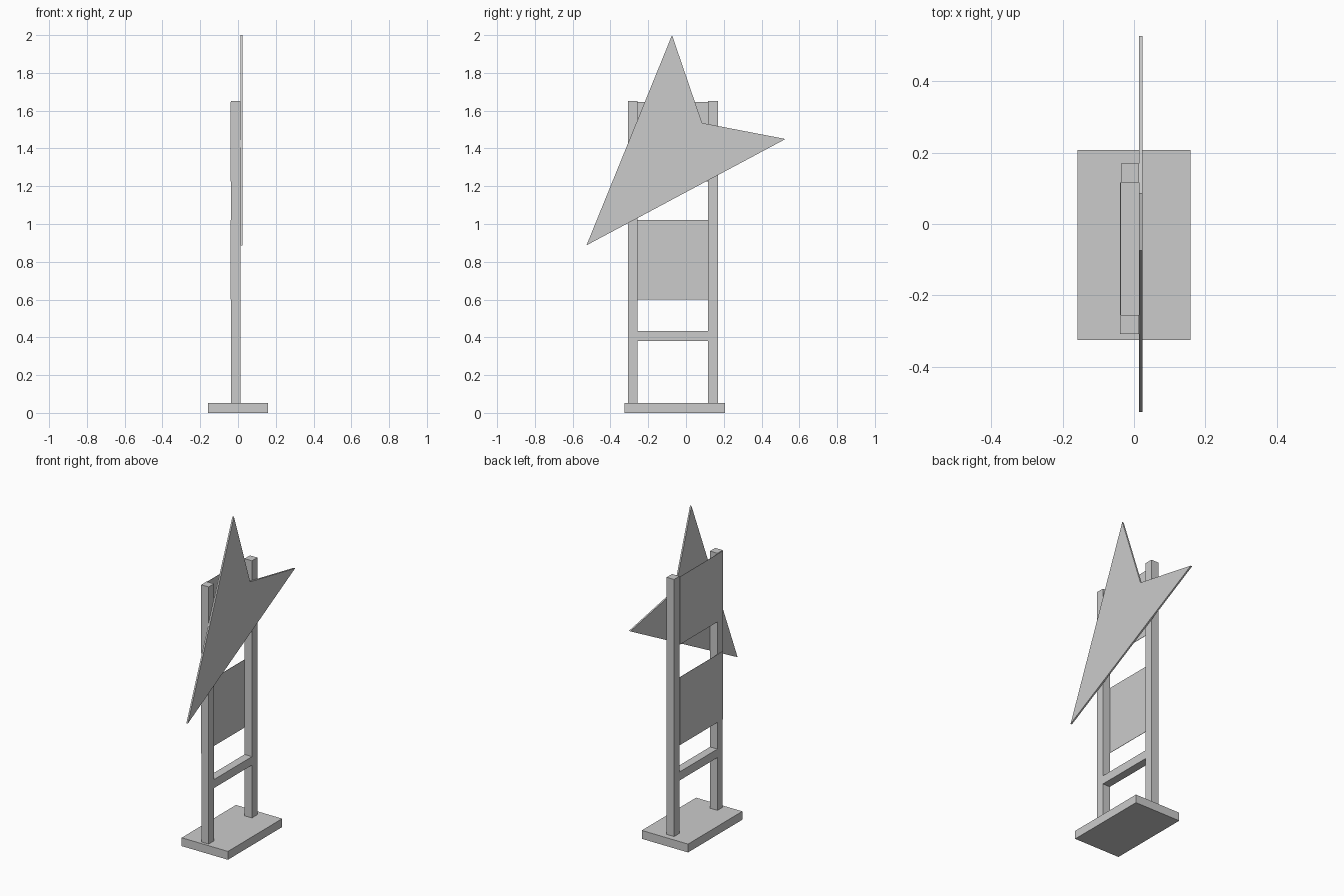
import bpy
import bmesh

if "Cube" in bpy.data.objects:
    bpy.data.objects.remove(bpy.data.objects["Cube"])


def make_box(name, x, y, z):
    """Box spanning the given (min, max) ranges."""
    bm = bmesh.new()
    bmesh.ops.create_cube(bm, size=1)
    for v in bm.verts:
        v.co = [r[0] if c < 0 else r[1] for c, r in zip(v.co, (x, y, z))]
    mesh = bpy.data.meshes.new(name)
    bm.to_mesh(mesh)
    bm.free()
    obj = bpy.data.objects.new(name, mesh)
    bpy.context.collection.objects.link(obj)


def make_plate(name, outline, x0, x1):
    """Flat plate: a (y, z) outline extruded along x."""
    bm = bmesh.new()
    face = bm.faces.new([bm.verts.new((x0, y, z)) for y, z in outline])
    side = bmesh.ops.extrude_face_region(bm, geom=[face])
    verts = [g for g in side["geom"] if isinstance(g, bmesh.types.BMVert)]
    bmesh.ops.translate(bm, verts=verts, vec=(x1 - x0, 0, 0))
    bmesh.ops.recalc_face_normals(bm, faces=bm.faces)
    mesh = bpy.data.meshes.new(name)
    bm.to_mesh(mesh)
    bm.free()
    obj = bpy.data.objects.new(name, mesh)
    bpy.context.collection.objects.link(obj)


POST_X = (-0.037, 0.014)

# Foot and two uprights
make_box("base", (-0.159, 0.159), (-0.326, 0.207), (0, 0.052))
make_box("post_near", POST_X, (-0.308, -0.256), (0.052, 1.65))
make_box("post_far", POST_X, (0.117, 0.170), (0.052, 1.65))

# Lower rung between the posts
make_box("crossbar", POST_X, (-0.256, 0.117), (0.38, 0.433))

# Thin sheets on the back of the posts
for name, z in (("lower_panel", (0.60, 1.022)), ("upper_panel", (1.225, 1.646))):
    make_box(name, (-0.039, -0.037), (-0.308, 0.117), z)

# Pointed arrow plate on the front of the posts
make_plate("arrow_plate",
           [(-0.074, 2.0), (0.085, 1.535), (0.527, 1.45), (-0.527, 0.887)],
           0.014, 0.024)
